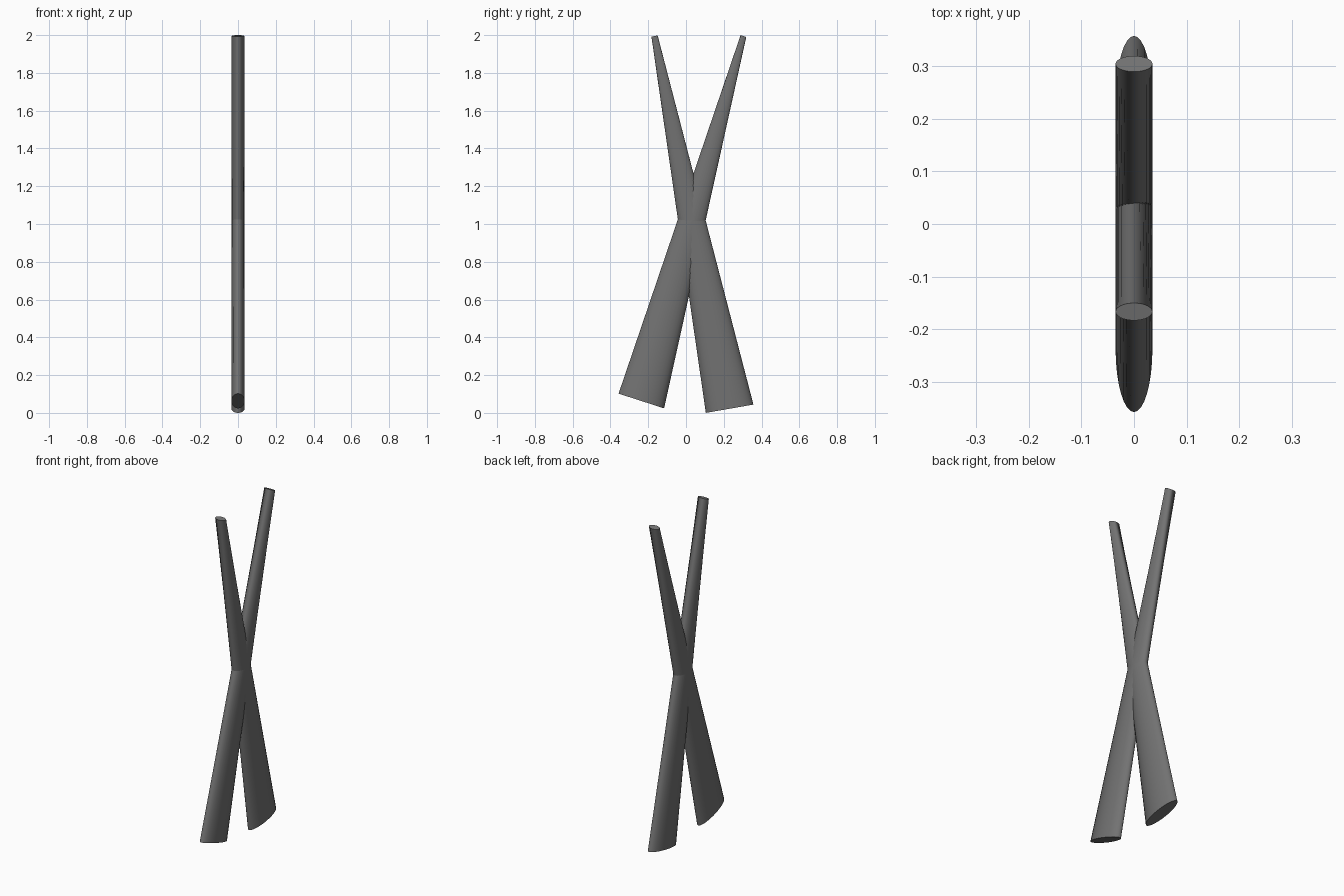
import bpy, bmesh, math
from mathutils import Vector

if "Cube" in bpy.data.objects:
    bpy.data.objects.remove(bpy.data.objects["Cube"])

SIDES = 32
HALF_WIDTH = 0.035

grey = bpy.data.materials.new("dark grey")
grey.diffuse_color = (0.17, 0.17, 0.17, 1)
grey.use_nodes = True
grey.node_tree.nodes["Principled BSDF"].inputs["Base Color"].default_value = grey.diffuse_color


def tapered_stick(name, bottom, top):
    """Loft between two elliptical ends, each given by two (y, z) edge points."""
    bm = bmesh.new()
    rings = []
    for a, b in (bottom, top):
        a, b = Vector((0, *a)), Vector((0, *b))
        mid, half = (a + b) / 2, (b - a) / 2
        ring = []
        for i in range(SIDES):
            t = 2 * math.pi * i / SIDES
            ring.append(bm.verts.new(mid + half * math.cos(t)
                                     + Vector((HALF_WIDTH * math.sin(t), 0, 0))))
        rings.append(ring)
    low, high = rings
    for i in range(SIDES):
        j = (i + 1) % SIDES
        bm.faces.new((low[i], low[j], high[j], high[i]))
    bm.faces.new(low)
    bm.faces.new(high)
    bmesh.ops.recalc_face_normals(bm, faces=bm.faces)
    mesh = bpy.data.meshes.new(name)
    bm.to_mesh(mesh)
    bm.free()
    mesh.materials.append(grey)
    obj = bpy.data.objects.new(name, mesh)
    bpy.context.collection.objects.link(obj)
    # Smooth sides, crisp end caps
    bpy.ops.object.select_all(action='DESELECT')
    obj.select_set(True)
    bpy.context.view_layer.objects.active = obj
    bpy.ops.object.shade_smooth_by_angle(angle=math.radians(40))
    return obj


# Stick leaning towards the back
tapered_stick("back_leaning_stick",
              ((-0.357, 0.102), (-0.116, 0.024)), ((0.289, 2.0), (0.319, 1.99)))
# Stick leaning towards the front
tapered_stick("front_leaning_stick",
              ((0.105, 0.0), (0.357, 0.044)), ((-0.183, 1.992), (-0.150, 1.998)))
